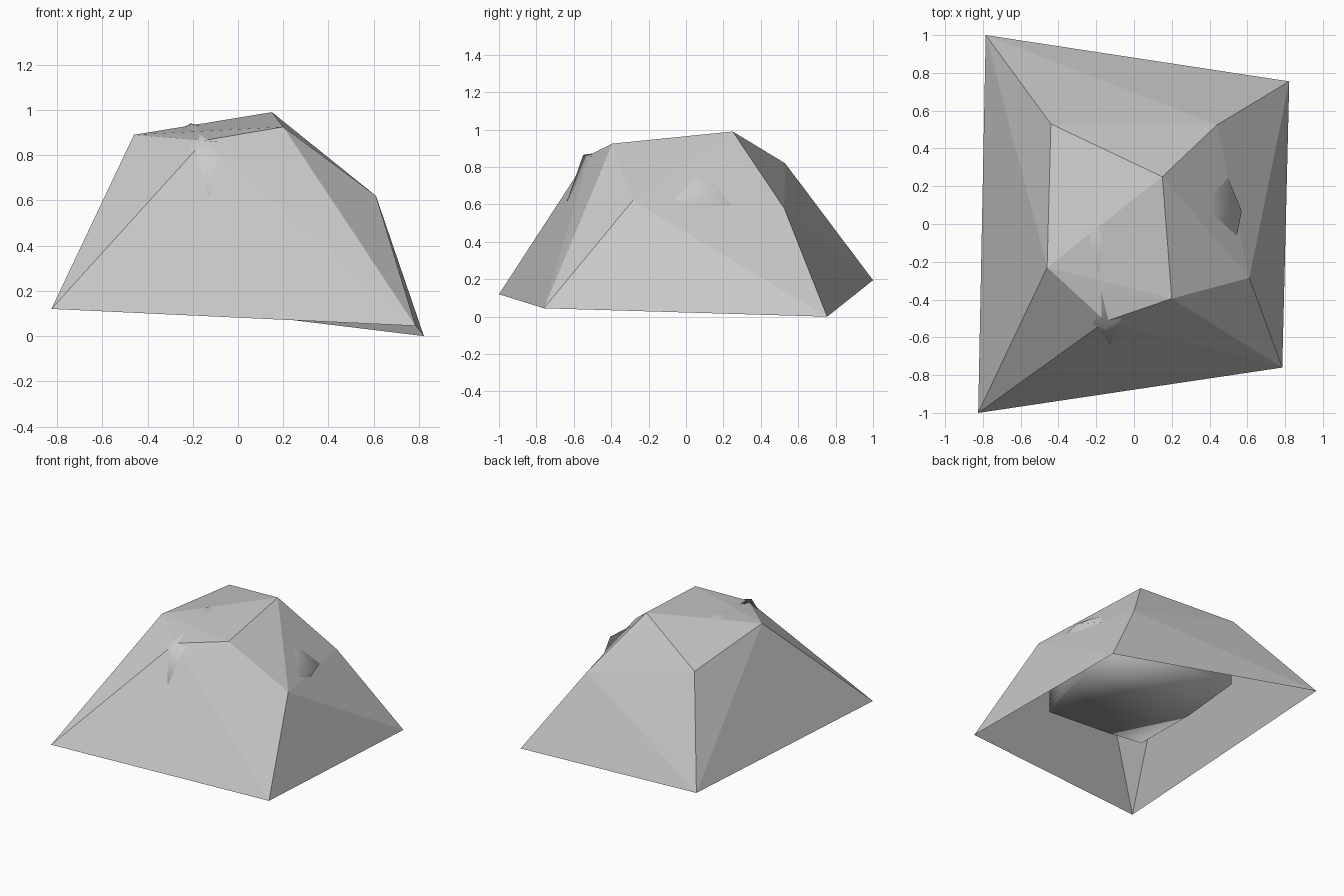
import bpy, bmesh

if "Cube" in bpy.data.objects:
    bpy.data.objects.remove(bpy.data.objects["Cube"])


def build(name, verts, faces, smooth=False, closed=True):
    bm = bmesh.new()
    vs = [bm.verts.new(p) for p in verts]
    for f in faces:
        bm.faces.new([vs[i] for i in f]).smooth = smooth
    if closed:
        bmesh.ops.recalc_face_normals(bm, faces=bm.faces)
    me = bpy.data.meshes.new(name)
    bm.to_mesh(me)
    bm.free()
    bpy.context.collection.objects.link(bpy.data.objects.new(name, me))


# Faceted outer rock, open underneath: four foot corners, then the upper points
corners = [(-.825, -1, .12), (.785, -.76, .045), (.822, .755, 0), (-.785, 1, .195)]
upper = [(-.46, -.23, .89), (-.44, .53, .82), (.44, .525, .58), (.15, .25, .99),
         (.20, -.395, .925), (-.15, -.515, .865), (.61, -.285, .62)]
outer_faces = [(4, 7, 5), (4, 8, 7), (4, 9, 8),                 # top
               (3, 0, 4), (3, 4, 5),                            # left
               (0, 9, 4), (0, 1, 9), (9, 1, 8), (8, 1, 10),     # front
               (8, 10, 7), (7, 10, 6), (10, 2, 6), (10, 1, 2),  # right
               (5, 7, 6), (3, 5, 6), (3, 6, 2)]                 # back
build("rock_shell", corners + upper, outer_faces, closed=False)

# Smooth-shaded inner core, nearly filling the shell and poking through in places
rings = [
    [(-.445, -.45, .30), (-.20, -.49, .30), (.31, -.53, .30), (.40, -.30, .30),
     (.45, 0, .30), (.45, .45, .30), (0, .50, .30), (-.40, .56, .30), (-.45, .05, .30)],
    [(-.48, -.45, .62), (-.13, -.635, .62), (.33, -.50, .60), (.52, -.20, .63),
     (.57, .07, .63), (.42, .43, .56), (-.02, .50, .62), (-.46, .49, .62), (-.53, .05, .62)],
    [(-.38, -.25, .83), (-.15, -.55, .865), (.10, -.40, .84), (.25, -.20, .83),
     (.30, .05, .83), (.22, .26, .82), (0, .33, .84), (-.36, .35, .80), (-.42, .05, .82)],
]
n = 9
core = [p for ring in rings for p in ring] + [(-.21, -.055, .94)]
core_faces = [tuple(range(n))]
for r in range(2):
    for i in range(n):
        a, b = r * n + i, r * n + (i + 1) % n
        core_faces += [(a, b, b + n), (a, b + n, a + n)]
core_faces += [(2 * n + i, 2 * n + (i + 1) % n, 3 * n) for i in range(n)]
build("inner_core", core, core_faces, smooth=True)
